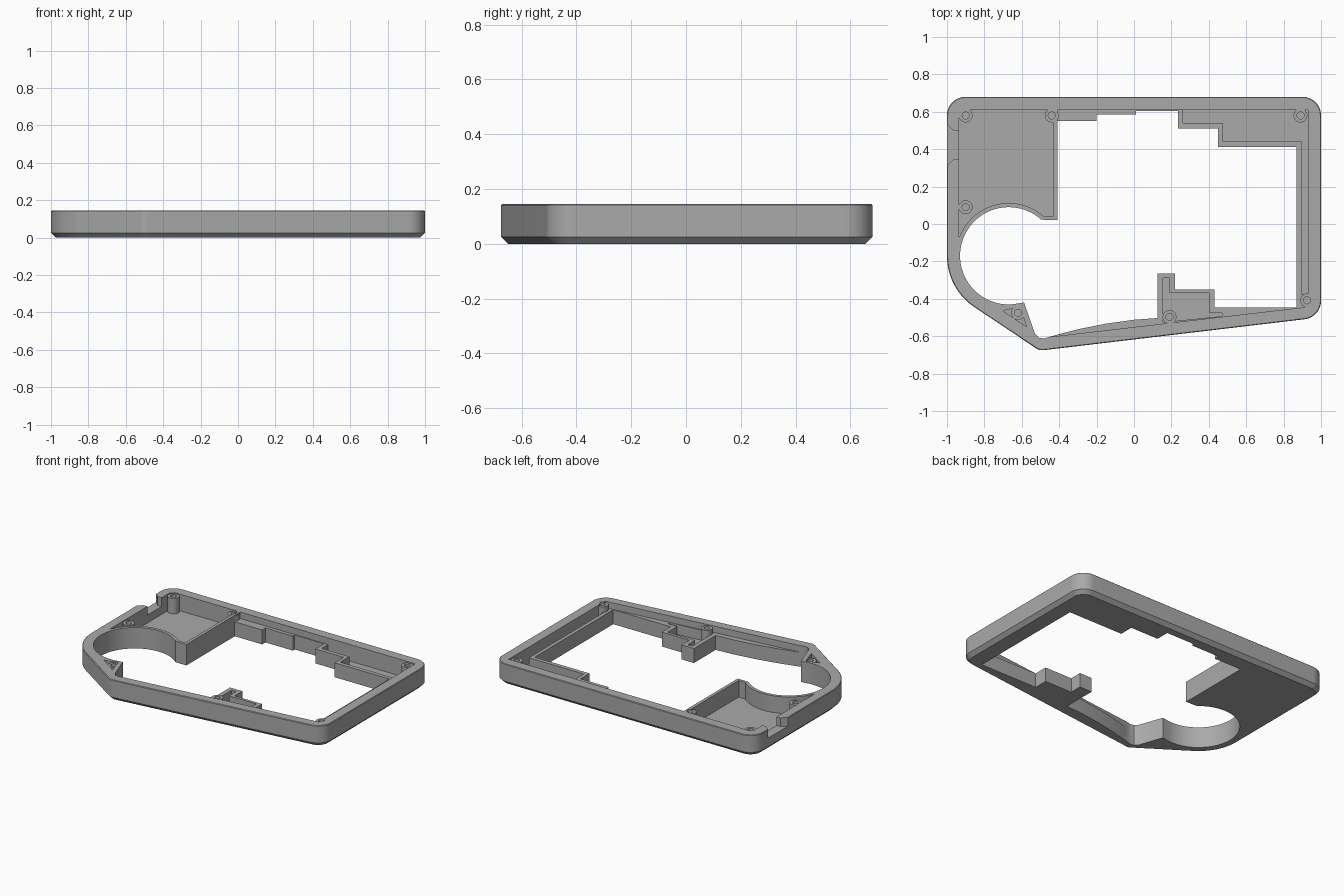
import bpy, bmesh, math

if "Cube" in bpy.data.objects:
    bpy.data.objects.remove(bpy.data.objects["Cube"])

grey = bpy.data.materials.new("case_grey")
grey.diffuse_color = (0.4, 0.4, 0.4, 1)
grey.use_nodes = True
grey.node_tree.nodes["Principled BSDF"].inputs["Base Color"].default_value = grey.diffuse_color

RIM, LEDGE, FLOOR = 0.145, 0.10, 0.03
RING = (-0.67, -0.17)          # centre of the round bay


def loft(name, layers):
    """Solid through stacked outlines; layers = [(points, z), ...]."""
    bm = bmesh.new()
    rows = [[bm.verts.new((x, y, z)) for x, y in pts] for pts, z in layers]
    n = len(rows[0])
    for a, b in zip(rows, rows[1:]):
        for i in range(n):
            j = (i + 1) % n
            bm.faces.new((a[i], a[j], b[j], b[i]))
    bm.faces.new(rows[0][::-1])
    bm.faces.new(rows[-1])
    bmesh.ops.recalc_face_normals(bm, faces=bm.faces)
    me = bpy.data.meshes.new(name)
    bm.to_mesh(me)
    bm.free()
    me.materials.append(grey)
    ob = bpy.data.objects.new(name, me)
    bpy.context.collection.objects.link(ob)
    return ob


def prism(name, pts, z0, z1=0.3):
    return loft(name, [(pts, z0), (pts, z1)])


def arc(c, r, a0, a1, n):
    return [(c[0] + r * math.cos(math.radians(a0 + (a1 - a0) * i / n)),
             c[1] + r * math.sin(math.radians(a0 + (a1 - a0) * i / n))) for i in range(n + 1)]


def disc(c, r, n=24):
    return arc(c, r, 0, 360, n)[:-1]


def outline(inset):
    """Belt around the corner circles."""
    circles = [(-0.9, 0.58, 0.1), (0.9, 0.58, 0.1), (0.9, -0.41, 0.1),
               (-0.49, -0.615, 0.06), (*RING, 0.33)]
    pts = []
    for k in range(180):
        t = math.radians(2 * k + 0.01)
        u, v = math.cos(t), math.sin(t)
        x, y, r = max(circles, key=lambda c: c[0] * u + c[1] * v + c[2])
        pts.append((x + (r - inset) * u, y + (r - inset) * v))
    return pts


# Outer body with chamfered underside and a hairline top chamfer
case = loft("case_frame", [(outline(0.025), 0), (outline(0), 0.025),
                           (outline(0), RIM - 0.004), (outline(0.004), RIM)])


def apply(tool, op):
    m = case.modifiers.new("cut", 'BOOLEAN')
    m.operation, m.solver, m.object = op, 'EXACT', tool
    bpy.context.view_layer.objects.active = case
    bpy.ops.object.modifier_apply(modifier=m.name)
    bpy.data.objects.remove(tool)


def cut(name, pts, z0):
    apply(prism(name, pts, z0), 'DIFFERENCE')


# Stepped recess inside the rim
cut("rim_recess", [(-0.41, 0.61), (0.93, 0.61), (0.93, -0.443), (-0.49, -0.608),
                   (-0.41, -0.4)], LEDGE)

# Through opening: stepped back edge, front bracket, curved front, round bay
opening = [(-0.41, 0.02), (-0.41, 0.55), (-0.2, 0.55), (-0.2, 0.585), (0.01, 0.585),
           (0.01, 0.605), (0.235, 0.605), (0.235, 0.51), (0.45, 0.51), (0.45, 0.412),
           (0.87, 0.412), (0.87, -0.447), (0.43, -0.447), (0.43, -0.35), (0.22, -0.35),
           (0.22, -0.265), (0.125, -0.265), (0.125, -0.503), (0, -0.512), (-0.15, -0.533),
           (-0.3, -0.563), (-0.42, -0.594), (-0.48, -0.612), (-0.51, -0.608),
           (-0.53, -0.585), (-0.588, -0.42)]
opening += arc(RING, 0.26, 275, 48, 48)
cut("opening", opening, -0.1)

# Battery pocket bounded by the ring wall
cut("left_pocket", [(-0.432, 0.04), (-0.432, 0.61), (-0.91, 0.61), (-0.935, 0.585),
                    (-0.935, -0.07)] + arc(RING, 0.282, 153, 49, 24), FLOOR)

# Stepped back corner pocket with the narrow side channel
cut("right_pocket", [(0.262, 0.61), (0.262, 0.54), (0.475, 0.54), (0.475, 0.44),
                     (0.895, 0.44), (0.895, -0.375), (0.93, -0.375), (0.93, 0.61)], FLOOR)

# Pocket in the front bracket
cut("bracket_pocket", [(0.155, -0.29), (0.19, -0.29), (0.19, -0.37), (0.4, -0.37),
                       (0.4, -0.473), (0.47, -0.476), (0.47, -0.493), (0.155, -0.525)], FLOOR)

# Small triangular pocket by the bay
cut("corner_pocket", [(-0.7, -0.465), (-0.61, -0.44), (-0.575, -0.55)], LEDGE)

# Flared port notch in the left wall
cut("port_notch", [(-1.05, 0.58), (-0.965, 0.5), (-0.92, 0.5), (-0.92, 0.345),
                   (-0.965, 0.345), (-1.05, 0.27)], 0.085)

# Screw posts and their holes
posts = [(-0.9, 0.58), (-0.44, 0.58), (0.89, 0.58), (-0.9, 0.09),
         (-0.62, -0.475), (0.925, -0.408), (0.19, -0.497)]
for p in posts:
    apply(prism("post", disc(p, 0.037), 0.012, 0.137), 'UNION')
for p in posts:
    cut("post_hole", disc(p, 0.019, 16), 0.05)

# Smooth the round walls, keep the hard edges
bpy.ops.object.select_all(action='DESELECT')
case.select_set(True)
bpy.context.view_layer.objects.active = case
bpy.ops.object.shade_smooth_by_angle(angle=math.radians(25))
